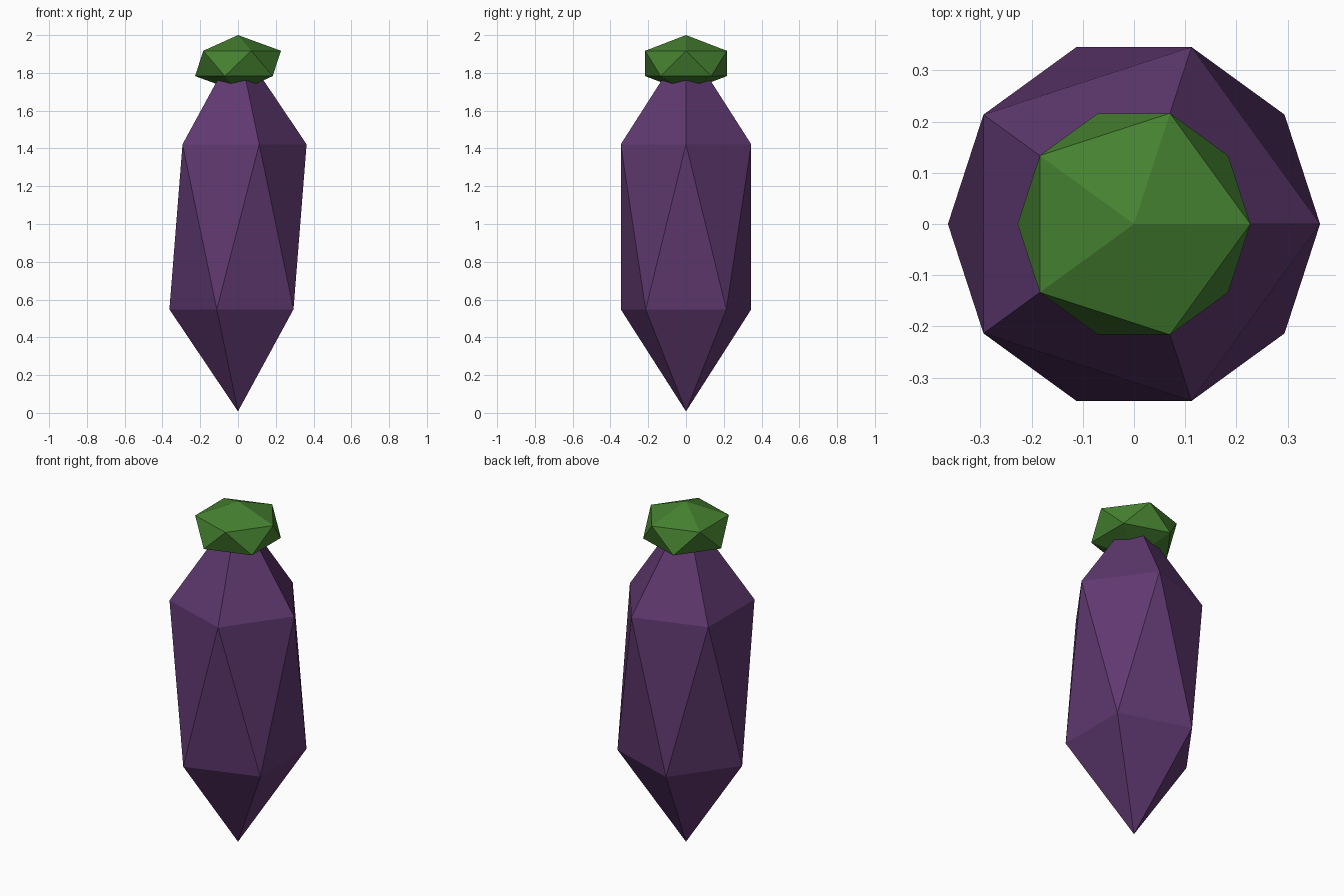
import bpy

if "Cube" in bpy.data.objects:
    bpy.data.objects.remove(bpy.data.objects["Cube"])


def gem(name, centre_z, radius, half_height, colour):
    """Flat-faced 20-sided ball stretched along z."""
    bpy.ops.mesh.primitive_ico_sphere_add(subdivisions=1, radius=1, location=(0, 0, centre_z))
    ob = bpy.context.object
    ob.name = name
    ob.scale = (radius, radius, half_height)
    bpy.ops.object.transform_apply(location=False, rotation=False, scale=True)
    mat = bpy.data.materials.new(name + "_colour")
    mat.diffuse_color = colour
    mat.use_nodes = True
    mat.node_tree.nodes["Principled BSDF"].inputs["Base Color"].default_value = mat.diffuse_color
    ob.data.materials.append(mat)
    return ob


# Long purple fruit body
gem("body", 0.985, 0.406, 0.977, (0.115, 0.04, 0.16, 1))
# Squat green cap on top
gem("leaf_cap", 1.85, 0.254, 0.15, (0.06, 0.22, 0.03, 1))
